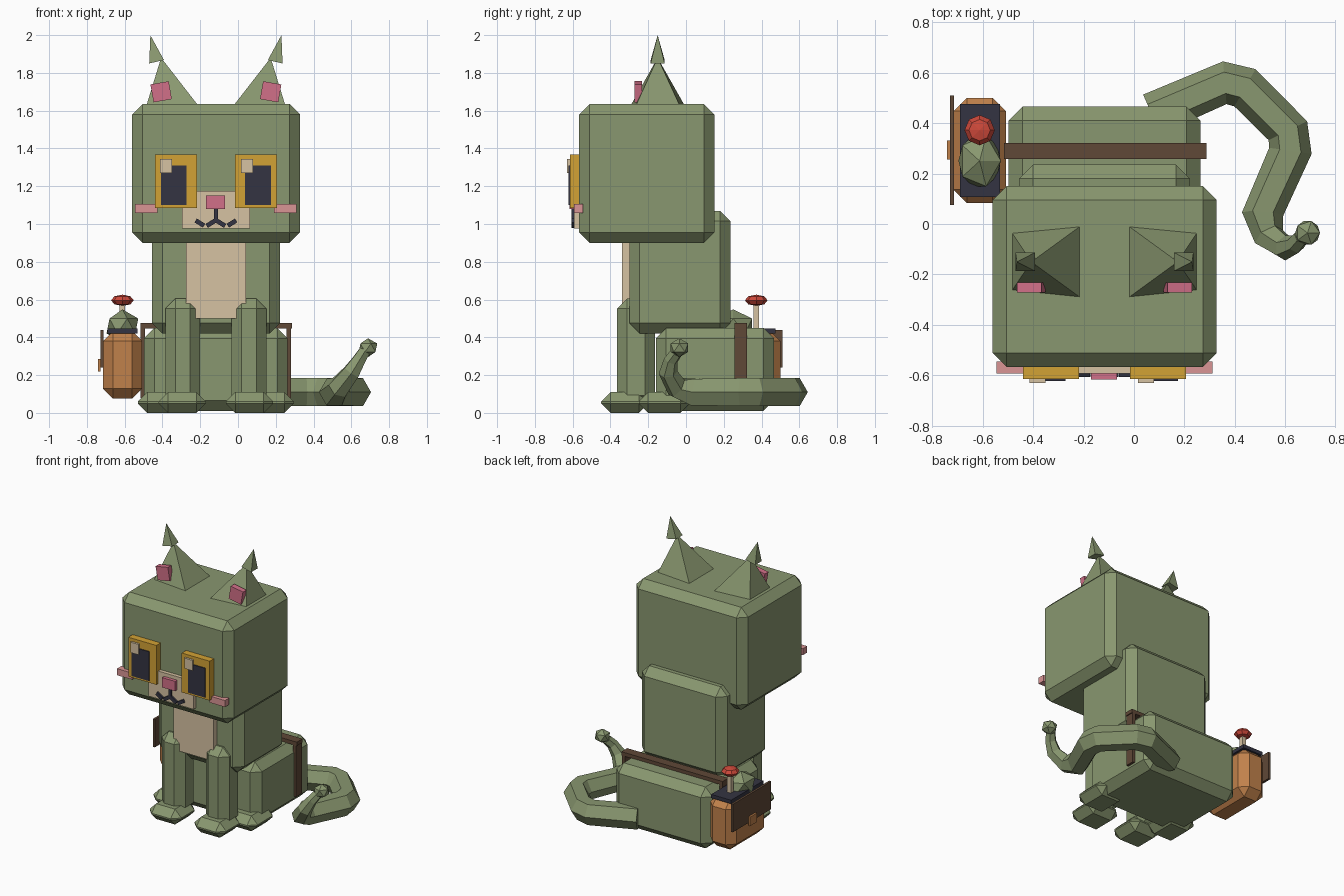
import bpy, bmesh, math
from mathutils import Matrix, Vector

if "Cube" in bpy.data.objects:
    bpy.data.objects.remove(bpy.data.objects["Cube"])

CX = -0.117  # symmetry plane of the cat (the tail shifts the overall centre)


def mat(name, r, g, b):
    m = bpy.data.materials.new(name)
    m.diffuse_color = (r, g, b, 1)
    m.use_nodes = True
    m.node_tree.nodes["Principled BSDF"].inputs["Base Color"].default_value = m.diffuse_color
    return m


GREEN = mat("sage_green", 0.25, 0.31, 0.16)
GOLD = mat("gold", 0.65, 0.36, 0.035)
TAN = mat("tan_leather", 0.53, 0.22, 0.07)
BROWN = mat("dark_brown", 0.115, 0.065, 0.038)
NAVY = mat("navy", 0.034, 0.034, 0.054)
CREAM = mat("cream", 0.67, 0.54, 0.36)
PINK = mat("pink", 0.64, 0.16, 0.246)
BLUSH = mat("blush", 0.70, 0.30, 0.30)
RED = mat("red", 0.61, 0.065, 0.042)


def finish(bm, name, m):
    bmesh.ops.recalc_face_normals(bm, faces=bm.faces)
    me = bpy.data.meshes.new(name)
    bm.to_mesh(me)
    bm.free()
    me.materials.append(m)
    ob = bpy.data.objects.new(name, me)
    bpy.context.collection.objects.link(ob)
    return ob


def box(name, m, x, y, z, chamfer=0, roll=0):
    """Box from (min, max) ranges, optionally chamfered and rolled about y."""
    bm = bmesh.new()
    bmesh.ops.create_cube(bm, size=1)
    size = [r[1] - r[0] for r in (x, y, z)]
    mid = [(r[1] + r[0]) / 2 for r in (x, y, z)]
    bmesh.ops.scale(bm, vec=size, verts=bm.verts)
    if chamfer:
        bmesh.ops.bevel(bm, geom=bm.edges[:], offset=chamfer, segments=1,
                        affect='EDGES', clamp_overlap=True)
    bmesh.ops.transform(bm, matrix=Matrix.Translation(mid) @ Matrix.Rotation(roll, 4, 'Y'),
                        verts=bm.verts)
    return finish(bm, name, m)


def flip(x):
    return (2 * CX - x[1], 2 * CX - x[0])


def pair(name, m, x, y, z, chamfer=0, roll=0):
    box(name + "_left", m, x, y, z, chamfer, roll)
    box(name + "_right", m, flip(x), y, z, chamfer, -roll)


def spike(name, m, base, apex, side):
    """Four-sided spike; coordinates are for the left ear, side=-1 mirrors."""
    bm = bmesh.new()
    vs = [bm.verts.new((p[0] if side > 0 else 2 * CX - p[0], p[1], p[2])) for p in base + [apex]]
    bm.faces.new(vs[:4])
    for i in range(4):
        bm.faces.new((vs[i], vs[(i + 1) % 4], vs[4]))
    finish(bm, name, m)


# Body masses
box("head", GREEN, (-0.56, 0.328), (-0.566, 0.15), (0.90, 1.635), 0.055)
box("torso", GREEN, (-0.455, 0.222), (-0.30, 0.235), (0.42, 1.07), 0.055)
box("haunches", GREEN, (-0.497, 0.263), (-0.16, 0.465), (0.01, 0.45), 0.055)
box("chest_patch", CREAM, (-0.275, 0.042), (-0.338, -0.29), (0.50, 0.96))
pair("front_leg", GREEN, (-0.385, -0.20), (-0.365, -0.165), (0.04, 0.605), 0.053)
pair("front_paw", GREEN, (-0.42, -0.17), (-0.45, -0.20), (0.0, 0.11), 0.05)
pair("hind_paw", GREEN, (-0.53, -0.29), (-0.25, 0.02), (0.0, 0.11), 0.05)

# Ears with tufted tips
for side, label in ((1, "left"), (-1, "right")):
    spike("ear_" + label, GREEN,
          [(-0.487, -0.268, 1.62), (-0.205, -0.297, 1.62),
           (-0.205, -0.003, 1.62), (-0.487, -0.03, 1.62)],
          (-0.407, -0.15, 1.88), side)
    spike("ear_tip_" + label, GREEN,
          [(-0.470, -0.187, 1.85), (-0.392, -0.187, 1.868),
           (-0.392, -0.113, 1.868), (-0.470, -0.113, 1.85)],
          (-0.464, -0.15, 2.0), side)
pair("inner_ear", PINK, (-0.456, -0.358), (-0.272, -0.232), (1.652, 1.748), 0, math.radians(-10))

# Face
pair("eye", GOLD, (-0.44, -0.218), (-0.615, -0.56), (1.085, 1.367))
pair("pupil", NAVY, (-0.408, -0.272), (-0.622, -0.61), (1.10, 1.31))
for label, x in (("left", -0.414), ("right", 0.015)):
    box("eye_glint_" + label, CREAM, (x, x + 0.064), (-0.63, -0.61), (1.27, 1.345))
box("muzzle", CREAM, (-0.297, 0.063), (-0.593, -0.56), (0.975, 1.175))
box("nose", PINK, (-0.17, -0.068), (-0.617, -0.58), (1.08, 1.15))
box("mouth_stem", NAVY, (CX - 0.01, CX + 0.01), (-0.607, -0.58), (1.015, 1.085))
pair("mouth_inner", NAVY, (-0.17, -0.113), (-0.607, -0.58), (0.993, 1.017), 0, math.radians(-32))
pair("mouth_outer", NAVY, (-0.228, -0.176), (-0.607, -0.58), (0.993, 1.017), 0, math.radians(32))
pair("cheek", BLUSH, (-0.545, -0.425), (-0.593, -0.545), (1.058, 1.105))

# Curled tail: six-sided tube along a path of (x, y, z, radius)
path = [(0.07, 0.435, 0.11, 0.085), (0.36, 0.56, 0.11, 0.085), (0.44, 0.54, 0.11, 0.085),
        (0.61, 0.37, 0.11, 0.085), (0.62, 0.29, 0.11, 0.085), (0.51, 0.04, 0.11, 0.082),
        (0.535, -0.05, 0.135, 0.062), (0.60, -0.095, 0.215, 0.05), (0.64, -0.08, 0.28, 0.038),
        (0.665, -0.05, 0.32, 0.034)]
cu = bpy.data.curves.new("tail_path", 'CURVE')
cu.dimensions = '3D'
cu.bevel_depth = 1.0
cu.bevel_resolution = 1
cu.use_fill_caps = True
sp = cu.splines.new('POLY')
sp.use_smooth = False
sp.points.add(len(path) - 1)
for p, (x, y, z, r) in zip(sp.points, path):
    p.co = (x, y, z, 1)
    p.radius = r
tmp = bpy.data.objects.new("tail_path", cu)
bpy.context.collection.objects.link(tmp)
bm = bmesh.new()
bm.from_mesh(tmp.to_mesh())
tmp.to_mesh_clear()
bpy.data.objects.remove(tmp)
for f in bm.faces:
    f.smooth = False
    f.material_index = 0
finish(bm, "tail", GREEN)


def ball(name, m, loc, scale, segs=0):
    """Faceted ball: icosphere, or a lathe-like sphere when segs is given."""
    bm = bmesh.new()
    if segs:
        bmesh.ops.create_uvsphere(bm, u_segments=segs, v_segments=4, radius=1)
    else:
        bmesh.ops.create_icosphere(bm, subdivisions=1, radius=1)
    bmesh.ops.scale(bm, vec=scale, verts=bm.verts)
    bmesh.ops.translate(bm, vec=loc, verts=bm.verts)
    finish(bm, name, m)


ball("tail_tip", GREEN, (0.688, -0.035, 0.345), (0.055, 0.055, 0.05))

# Strap over the haunches
box("strap_top", BROWN, (-0.515, 0.287), (0.257, 0.322), (0.448, 0.475))
pair("strap_side", BROWN, (-0.515, -0.492), (0.257, 0.322), (0.08, 0.475))

# Side satchel with flap, buckle and cargo
box("satchel", TAN, (-0.715, -0.507), (0.083, 0.50), (0.075, 0.433), 0.053)
box("satchel_opening", NAVY, (-0.69, -0.532), (0.108, 0.475), (0.42, 0.446))
box("satchel_flap", BROWN, (-0.729, -0.713), (0.075, 0.51), (0.24, 0.44))
box("satchel_buckle", TAN, (-0.742, -0.727), (0.255, 0.332), (0.22, 0.285))
ball("leafy_bundle", GREEN, (-0.612, 0.25, 0.46), (0.094, 0.118, 0.088))
box("knob_stem", CREAM, (-0.627, -0.597), (0.357, 0.387), (0.44, 0.58))
ball("red_knob", RED, (-0.612, 0.372, 0.596), (0.06, 0.06, 0.03), 8)
